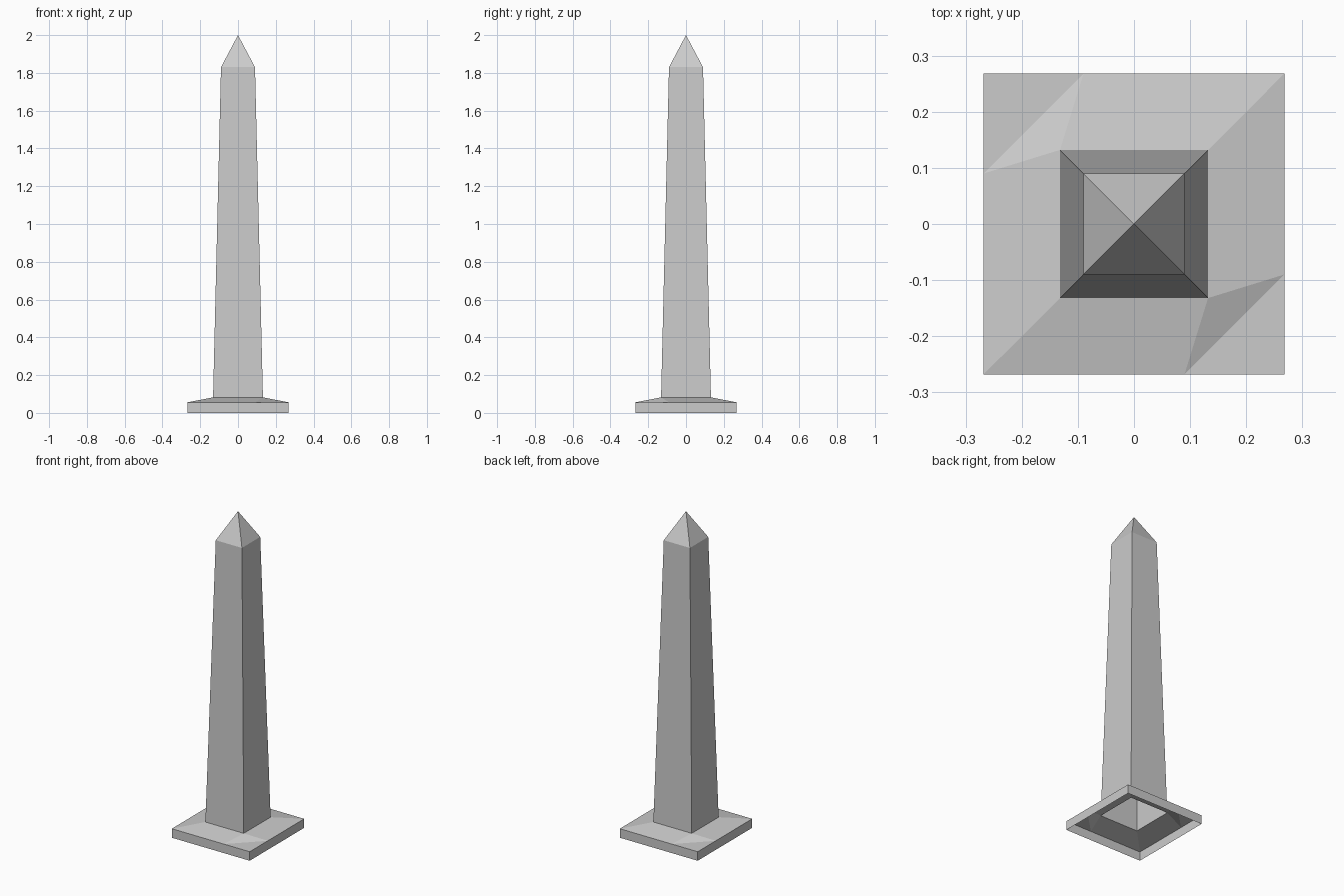
import bpy, bmesh

if "Cube" in bpy.data.objects:
    bpy.data.objects.remove(bpy.data.objects["Cube"])

CORNERS = [(-1, -1), (1, -1), (1, 1), (-1, 1)]


def ring(bm, half, z):
    return [bm.verts.new((x * half, y * half, z)) for x, y in CORNERS]


def bridge(bm, low, high):
    for i in range(4):
        j = (i + 1) % 4
        bm.faces.new((low[i], low[j], high[j], high[i]))


def finish(bm, name):
    mesh = bpy.data.meshes.new(name)
    bm.to_mesh(mesh)
    bm.free()
    obj = bpy.data.objects.new(name, mesh)
    bpy.context.collection.objects.link(obj)


# Open-bottomed plinth: low walls and a shallow sloping top
bm = bmesh.new()
H, Z, CUT = 0.268, 0.056, 0.09
floor, rim, inner = ring(bm, H, 0), ring(bm, H, Z), ring(bm, 0.132, 0.082)
sw, se, ne, nw = rim
# Points where two opposite corners are chipped flat
s_cut = bm.verts.new((CUT, -H, Z))
e_cut = bm.verts.new((H, -CUT, Z))
n_cut = bm.verts.new((-CUT, H, Z))
w_cut = bm.verts.new((-H, CUT, Z))
bm.faces.new((floor[0], floor[1], se, s_cut, sw))
bm.faces.new((floor[1], floor[2], ne, e_cut, se))
bm.faces.new((floor[2], floor[3], nw, n_cut, ne))
bm.faces.new((floor[3], floor[0], sw, w_cut, nw))
# Four slopes, then the flat corner and its facet on each chipped side
for a, b, c, d in ((sw, s_cut, inner[1], inner[0]), (e_cut, ne, inner[2], inner[1]),
                   (ne, n_cut, inner[3], inner[2]), (w_cut, sw, inner[0], inner[3])):
    bm.faces.new((a, b, c, d))
for a, corner, b, top in ((s_cut, se, e_cut, inner[1]), (n_cut, nw, w_cut, inner[3])):
    bm.faces.new((a, corner, b))
    bm.faces.new((a, b, top))
finish(bm, "plinth")

# Tapered hollow shaft with pyramid tip
bm = bmesh.new()
foot, neck = ring(bm, 0.132, 0.082), ring(bm, 0.09, 1.83)
bridge(bm, foot, neck)
apex = bm.verts.new((0, 0, 2))
for i in range(4):
    bm.faces.new((neck[i], neck[(i + 1) % 4], apex))
finish(bm, "shaft")
